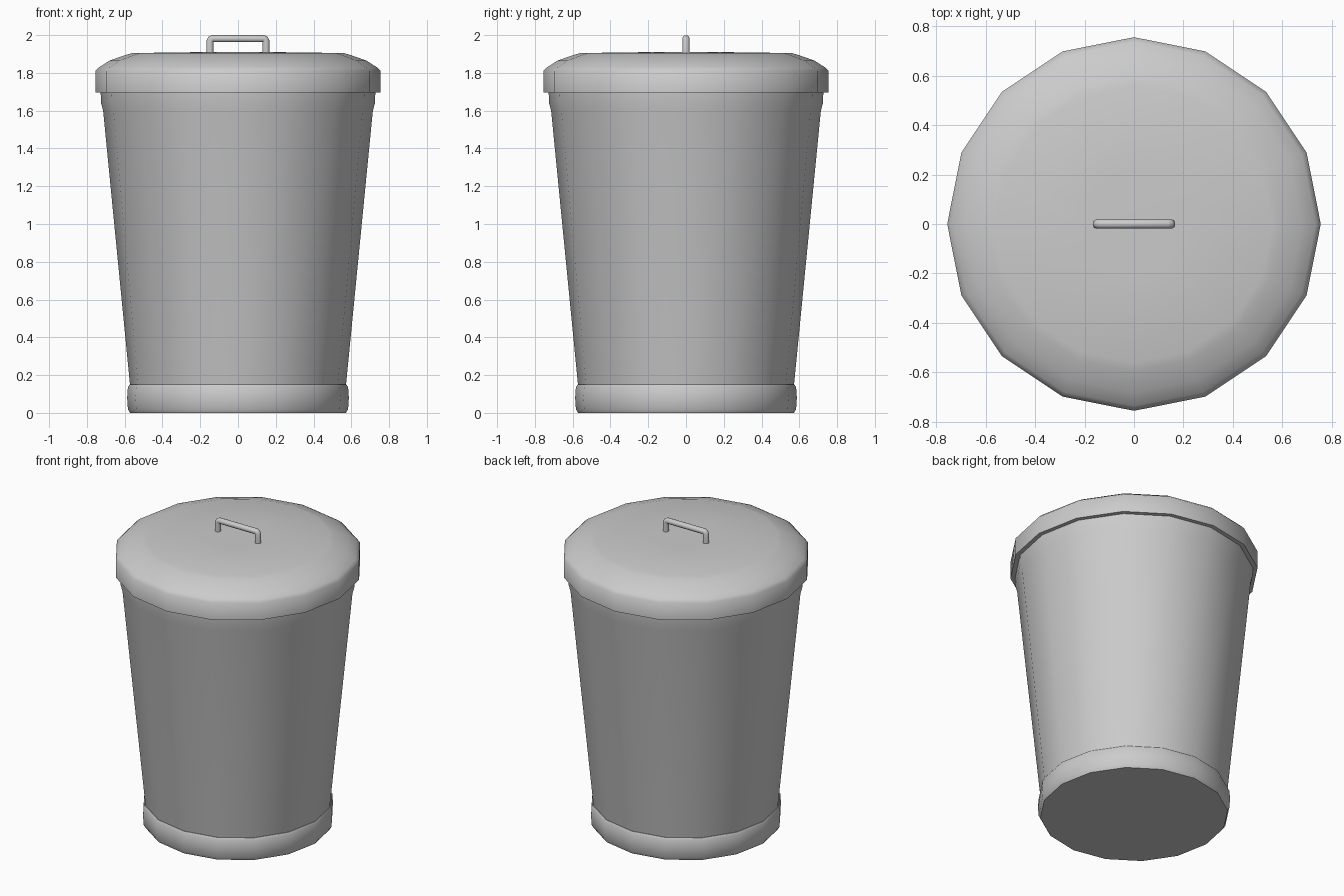
import bpy, bmesh, math
from mathutils import Vector

if "Cube" in bpy.data.objects:
    bpy.data.objects.remove(bpy.data.objects["Cube"])

SIDES = 16


def finish(name, bm, angle):
    bmesh.ops.recalc_face_normals(bm, faces=bm.faces)
    mesh = bpy.data.meshes.new(name)
    bm.to_mesh(mesh)
    bm.free()
    obj = bpy.data.objects.new(name, mesh)
    bpy.context.collection.objects.link(obj)
    bpy.ops.object.select_all(action='DESELECT')
    obj.select_set(True)
    bpy.context.view_layer.objects.active = obj
    bpy.ops.object.shade_smooth_by_angle(angle=math.radians(angle))
    return obj


def lathe(name, profile, angle=50):
    """Turn (radius, z) points around z; the first and last rings are capped."""
    bm = bmesh.new()
    rings = [[bm.verts.new((r * math.cos(a), r * math.sin(a), z))
              for a in (2 * math.pi * i / SIDES for i in range(SIDES))]
             for r, z in profile]
    for low, high in zip(rings, rings[1:]):
        for i in range(SIDES):
            j = (i + 1) % SIDES
            bm.faces.new((low[i], low[j], high[j], high[i]))
    bm.faces.new(rings[0])
    bm.faces.new(rings[-1])
    return finish(name, bm, angle)


def tube(name, path, radius, sides=12):
    """Sweep a round section along a path lying in the xz plane."""
    bm = bmesh.new()
    pts = [Vector((x, 0, z)) for x, z in path]
    rings = []
    for k, p in enumerate(pts):
        d_in = (p - pts[max(k - 1, 0)]).normalized()
        d_out = (pts[min(k + 1, len(pts) - 1)] - p).normalized()
        t = (d_in + d_out).normalized()
        side = Vector((-t.z, 0, t.x))
        rings.append([bm.verts.new(p + radius * (side * math.cos(a) + Vector((0, math.sin(a), 0))))
                      for a in (2 * math.pi * i / sides for i in range(sides))])
    for low, high in zip(rings, rings[1:]):
        for i in range(sides):
            j = (i + 1) % sides
            bm.faces.new((low[i], low[j], high[j], high[i]))
    bm.faces.new(rings[0])
    bm.faces.new(rings[-1])
    return finish(name, bm, 50)


# Tapered body with a rolled rim tucked under the lid
lathe("bin_body", [(0.55, 0.02), (0.56, 0.1), (0.572, 0.15), (0.714, 1.60),
                   (0.725, 1.64), (0.728, 1.72)])

# Foot band around the bottom
lathe("base_band", [(0.572, 0.0), (0.583, 0.02), (0.587, 0.08), (0.583, 0.135),
                    (0.575, 0.15), (0.55, 0.15)])

# Domed lid with a straight skirt
lathe("lid", [(0.70, 1.695), (0.755, 1.695), (0.755, 1.81), (0.735, 1.83),
              (0.68, 1.865), (0.595, 1.895), (0.56, 1.905), (0.2, 1.91)])

# Bent rod handle
bend = [(0.148, 1.88), (0.148, 1.968), (0.144, 1.977), (0.135, 1.981)]
tube("lid_handle", [(-x, z) for x, z in bend] + [(x, z) for x, z in reversed(bend)], 0.019)
